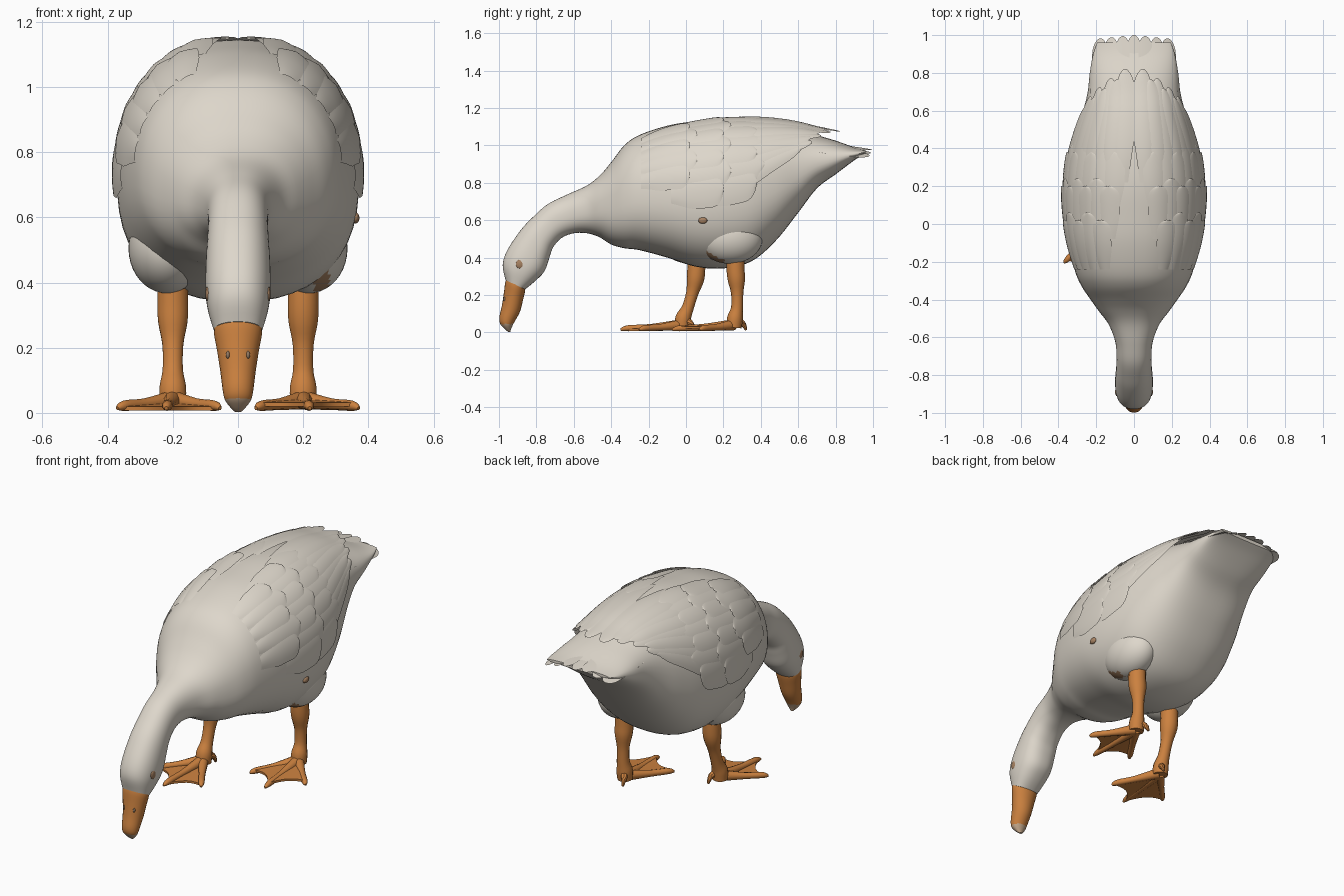
import bpy, bmesh, math
from mathutils import Vector

if "Cube" in bpy.data.objects:
    bpy.data.objects.remove(bpy.data.objects["Cube"])

def material(name, rgb):
    m = bpy.data.materials.new(name)
    m.diffuse_color = (*rgb, 1)
    m.use_nodes = True
    m.node_tree.nodes["Principled BSDF"].inputs["Base Color"].default_value = m.diffuse_color
    return m

WHITE = material("plumage white", (0.73, 0.68, 0.60))
ORANGE = material("bill and leg orange", (0.60, 0.22, 0.05))
NAIL = material("bill nail tan", (0.54, 0.38, 0.25))
BROWN = material("eye brown", (0.38, 0.22, 0.12))
DARK = material("nostril grey", (0.30, 0.20, 0.13))

def finish(name, bm, *mats, angle=40):
    bmesh.ops.recalc_face_normals(bm, faces=bm.faces[:])
    me = bpy.data.meshes.new(name)
    bm.to_mesh(me)
    bm.free()
    for m in mats:
        me.materials.append(m)
    me.shade_smooth()
    me.set_sharp_from_angle(angle=math.radians(angle))
    ob = bpy.data.objects.new(name, me)
    bpy.context.collection.objects.link(ob)
    return ob

def spline(rows, sub):
    """Catmull-Rom resampling of rows of numbers."""
    out = []
    for i in range(len(rows) - 1):
        p0, p1 = rows[max(i - 1, 0)], rows[i]
        p2, p3 = rows[i + 1], rows[min(i + 2, len(rows) - 1)]
        for k in range(sub):
            t = k / sub
            out.append([0.5 * (2 * b + (c - a) * t + (2 * a - 5 * b + 4 * c - d) * t * t
                               + (3 * b - a - 3 * c + d) * t ** 3)
                        for a, b, c, d in zip(p0, p1, p2, p3)])
    return out + [list(rows[-1])]

def power(v, e):
    return math.copysign(abs(v) ** (2 / e), v)

def section(a, e, pear):
    """Side and up factors of a cross-section at angle a from the top."""
    return power(math.sin(a), e) * (1 - pear * math.cos(a)), power(math.cos(a), e)

def add_loft(bm, rings, n, e=2.0, pear=0.0):
    """Closed skin over rings given as (centre, side vector, up vector)."""
    prev = None
    for c, u, v in rings:
        ring = []
        for k in range(n):
            p, q = section(2 * math.pi * k / n, e, pear)
            ring.append(bm.verts.new(c + u * p + v * q))
        if prev:
            for k in range(n):
                bm.faces.new((prev[k], prev[(k + 1) % n], ring[(k + 1) % n], ring[k]))
        else:
            bm.faces.new(ring)
        prev = ring
    bm.faces.new(prev)

def profile_rings(rows):
    """Rows: top y, top z, bottom y, bottom z, half width."""
    return [(Vector((0, (r[0] + r[2]) / 2, (r[1] + r[3]) / 2)), Vector((r[4], 0, 0)),
             Vector((0, (r[0] - r[2]) / 2, (r[1] - r[3]) / 2))) for r in rows]

def add_tube(bm, pts, n=14, sub=4):
    """Round tube through (x, y, z, radius) points."""
    pts = spline(pts, sub)
    rings = []
    for i, p in enumerate(pts):
        a, b = pts[max(i - 1, 0)], pts[min(i + 1, len(pts) - 1)]
        t = (Vector(b[:3]) - Vector(a[:3])).normalized()
        side = t.cross(Vector((0, 0, 1)) if abs(t.z) < 0.7 else Vector((0, 1, 0))).normalized()
        rings.append((Vector(p[:3]), side * p[3], side.cross(t) * p[3]))
    add_loft(bm, rings, n)

def add_sheet(bm, f, nu=14, nv=6):
    """Grid surface f(u in 0..1, v in -1..1), finer towards u = 1."""
    g = [[bm.verts.new(f(1 - (1 - i / nu) ** 1.7, 2 * j / nv - 1)) for j in range(nv + 1)]
         for i in range(nu + 1)]
    for i in range(nu):
        for j in range(nv):
            bm.faces.new((g[i][j], g[i + 1][j], g[i + 1][j + 1], g[i][j + 1]))

def ball(name, loc, size, *mats, n=24, rule=None):
    bm = bmesh.new()
    bmesh.ops.create_uvsphere(bm, u_segments=n, v_segments=n // 2, radius=1)
    for v in bm.verts:
        v.co = Vector(loc) + Vector([a * b for a, b in zip(v.co, size)])
    for f in bm.faces:
        f.material_index = int(bool(rule and rule(f.calc_center_median())))
    return finish(name, bm, *mats)

# Head, neck and body as one skin
body_rows = spline([
    (-.965, .28, -.86, .23, .073), (-.98, .36, -.80, .28, .092), (-.955, .44, -.755, .33, .10),
    (-.885, .545, -.73, .40, .098), (-.82, .615, -.71, .455, .094), (-.74, .685, -.665, .505, .092),
    (-.64, .735, -.60, .53, .10), (-.53, .785, -.53, .53, .135), (-.46, .84, -.465, .51, .185),
    (-.40, .91, -.40, .47, .23), (-.33, 1.0, -.33, .45, .277), (-.25, 1.055, -.25, .44, .312),
    (-.1, 1.105, -.1, .40, .350), (.05, 1.13, .05, .352, .368), (.2, 1.145, .2, .342, .368),
    (.35, 1.14, .35, .38, .348), (.48, 1.12, .48, .49, .312), (.6, 1.09, .6, .64, .270),
    (.7, 1.055, .7, .77, .245), (.8, 1.025, .8, .845, .234), (.9, .99, .9, .92, .216),
    (.96, .975, .96, .955, .195)], 5)
EXP, PEAR = 2.3, 0.06
bm = bmesh.new()
add_loft(bm, profile_rings(body_rows), 48, EXP, PEAR)
finish("body_and_neck", bm, WHITE)

def on_body(y, a, lift):
    """Point on the body at length y and angle a from the top, raised by lift."""
    i = next((k for k in range(36, len(body_rows) - 1) if body_rows[k + 1][0] >= y),
             len(body_rows) - 2)
    p, q = body_rows[i], body_rows[i + 1]
    t = (y - p[0]) / (q[0] - p[0])
    _, top, _, low, w = [m + (n - m) * t for m, n in zip(p, q)]
    sx, sz = section(a, EXP, PEAR)
    return Vector((w * sx + lift * math.sin(a), y,
                   (top + low) / 2 + (top - low) / 2 * sz + lift * math.cos(a)))

def blade(u):
    """Feather outline: narrow root, round tip."""
    return max(0.15, min(1, 0.6 + u) * math.sqrt(max(0, 1 - max(0, (u - .8) / .2) ** 2)))

# Wings: overlapping rows of feathers laid on the body
bm = bmesh.new()
def wing_feather(y0, y1, a0, a1, half, tip):
    def f(u, v):
        a = math.radians(a0 + (a1 - a0) * u + v * half * blade(u))
        return on_body(y0 + (y1 - y0) * u, a, .001 + tip * u + .004 * (1 - v * v))
    add_sheet(bm, f)

for y0, length, first, last, count in ((-.24, .26, 28, 82, 5), (-.08, .28, 20, 92, 7),
                                       (.08, .30, 16, 90, 7)):
    for k in range(count):
        a = first + (last - first) * k / (count - 1)
        wing_feather(y0, y0 + length + .04 * (k % 2), a, a * .95, 9.5, .014)
for k in range(8):
    s = k / 7
    wing_feather(.22, .82 - .03 * (k % 2) - .17 * s, 9 + 78 * s, 8 + 56 * s, 9, .055 - .03 * s)
bmesh.ops.solidify(bm, geom=bm.faces[:], thickness=.008)
wings = finish("wing_feathers", bm, WHITE)
wings.modifiers.new("mirror", 'MIRROR')

# Tail fan
bm = bmesh.new()
for k in range(-3, 4):
    def tail(u, v, k=k):
        x = k * (.068 - .009 * u) + v * .038 * blade(u)
        return Vector((x, .62 + (.38 - .006 * abs(k)) * u,
                       1.03 - .055 * u - 1.1 * x * x + .005 * (k % 2)))
    add_sheet(bm, tail)
bmesh.ops.solidify(bm, geom=bm.faces[:], thickness=.01)
finish("tail_feathers", bm, WHITE)

# Bill with tan nail at the tip
bm = bmesh.new()
add_loft(bm, profile_rings(spline([
    (-.955, .30, -.86, .25, .070), (-.966, .27, -.86, .222, .074), (-.974, .21, -.872, .17, .064),
    (-.985, .14, -.888, .11, .054), (-.998, .08, -.915, .06, .047), (-.993, .045, -.928, .035, .040),
    (-.970, .018, -.937, .012, .022), (-.95, .002, -.938, .002, .008)], 4)), 24)
for f in bm.faces:
    f.material_index = int(f.calc_center_median().z < .045)
finish("bill", bm, ORANGE, NAIL)

# Eyes, nostrils and the brown side mark
for s, side in ((1, "right"), (-1, "left")):
    ball(side + "_eye", (s * .092, -.888, .365), (.008, .022, .024), BROWN)
    ball(side + "_nostril", (s * .031, -.970, .178), (.006, .008, .012), DARK, n=12)
side = on_body(.09, math.radians(108), 0)
ball("side_mark", (side.x, .09, side.z), (.012, .024, .017), BROWN)

# Legs, webbed feet and feathered thighs; the left one steps forward
def leg(side, s, foot_y, lean):
    x = s * .2
    bm = bmesh.new()
    add_tube(bm, [(x, foot_y + lean * h + dy, z, r) for z, h, dy, r in (
        (.44, 1, 0, .046), (.34, 1, 0, .048), (.28, .85, .005, .046), (.21, .55, .01, .033),
        (.13, .2, .01, .032), (.075, 0, 0, .042), (.025, 0, -.005, .040))])
    ankle = Vector((x, foot_y - .01, .04))
    tips = [Vector((x + s * dx, foot_y + dy, .018)) for dx, dy in
            ((.17, -.19), (.02, -.335), (-.145, -.235))]
    for t in tips:
        m = ankle.lerp(t, .5)
        add_tube(bm, [(*ankle, .030), (m.x, m.y, .027, .018), (*ankle.lerp(t, .88).xy, .022, .016),
                      (t.x, t.y, .014, .006)], 10)
    add_tube(bm, [(x, foot_y, .07, .022), (x - s * .025, foot_y + .04, .05, .016),
                  (x - s * .03, foot_y + .06, .012, .006)], 8)
    web = bmesh.new()
    for p, q in zip(tips, tips[1:]):
        def f(u, v):
            w = (v + 1) / 2
            reach = .93 - .13 * 4 * w * (1 - w)
            pt = ankle.lerp(p.lerp(q, w), u * reach)
            pt.z = .032 - .012 * u
            return pt
        add_sheet(web, f, 6, 6)
    bmesh.ops.remove_doubles(web, verts=web.verts[:], dist=.0005)
    bmesh.ops.solidify(web, geom=web.faces[:], thickness=.012)
    finish(side + "_leg", bm, ORANGE)
    finish(side + "_foot_web", web, ORANGE)
    # The right thigh carries a small brown mark low on its front
    thigh_y = foot_y + lean - .03
    mark = (lambda c: .235 < c.x < .28 and c.z < .44 and c.y < thigh_y - .03) if s > 0 else None
    ball(side + "_thigh", (s * .218, thigh_y, .505), (.118, .175, .138), WHITE, BROWN,
         n=40, rule=mark)

leg("right", 1, .262, .003)
leg("left", -1, -.015, .07)
